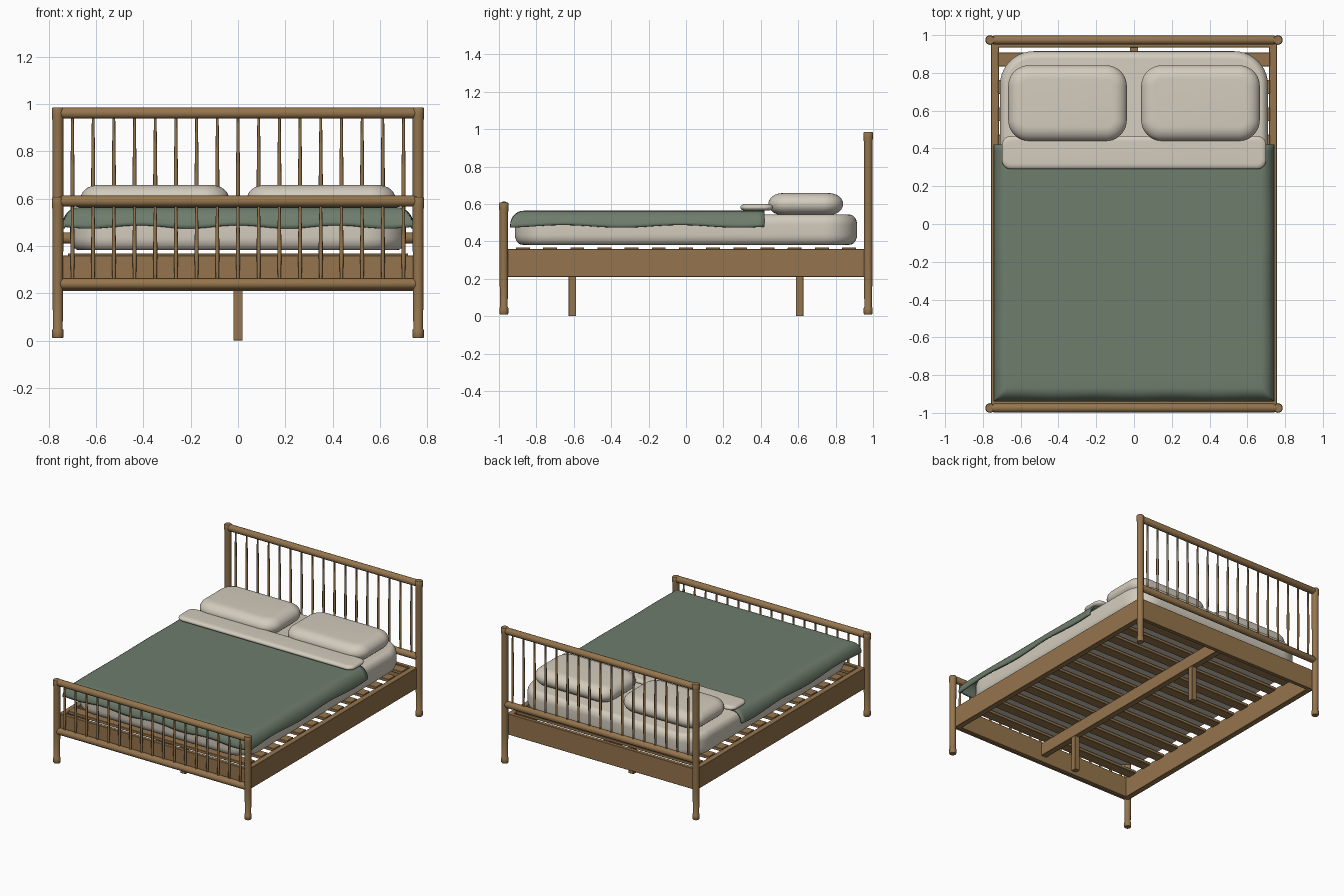
import bpy, bmesh, math
from mathutils import Vector

if "Cube" in bpy.data.objects:
    bpy.data.objects.remove(bpy.data.objects["Cube"])


def material(name, rgb):
    m = bpy.data.materials.new(name)
    m.diffuse_color = (*rgb, 1)
    m.use_nodes = True
    m.node_tree.nodes["Principled BSDF"].inputs["Base Color"].default_value = m.diffuse_color
    return m


WOOD = material("oak_wood", (0.30, 0.178, 0.074))
LINEN = material("cream_linen", (0.65, 0.60, 0.51))
GREEN = material("sage_green", (0.155, 0.205, 0.15))


def finish(name, bm, mat, smooth=True):
    bmesh.ops.recalc_face_normals(bm, faces=bm.faces)
    me = bpy.data.meshes.new(name)
    bm.to_mesh(me)
    bm.free()
    me.materials.append(mat)
    ob = bpy.data.objects.new(name, me)
    bpy.context.collection.objects.link(ob)
    if smooth:
        bpy.ops.object.select_all(action='DESELECT')
        ob.select_set(True)
        bpy.context.view_layer.objects.active = ob
        bpy.ops.object.shade_smooth_by_angle(angle=math.radians(40))
    return ob


def skin(bm, rings):
    """Bridge closed rings of points and cap both ends."""
    vs = [[bm.verts.new(p) for p in r] for r in rings]
    n = len(vs[0])
    for a, b in zip(vs, vs[1:]):
        for i in range(n):
            j = (i + 1) % n
            bm.faces.new((a[i], a[j], b[j], b[i]))
    bm.faces.new(vs[0][::-1])
    bm.faces.new(vs[-1])


def lathe(name, start, axis, profile, sides=20):
    """Turned part: profile is (distance along axis, radius)."""
    bm = bmesh.new()
    rings = []
    for d, r in profile:
        ring = []
        for i in range(sides):
            a = 2 * math.pi * i / sides
            c, s = r * math.cos(a), r * math.sin(a)
            off = (c, s, d) if axis == 'z' else (d, c, s)
            ring.append(Vector(start) + Vector(off))
        rings.append(ring)
    skin(bm, rings)
    return finish(name, bm, WOOD)


def box(name, x0, x1, y0, y1, z0, z1):
    bm = bmesh.new()
    bmesh.ops.create_cube(bm, size=1)
    for v in bm.verts:
        v.co = ((x0 + x1) / 2 + v.co.x * (x1 - x0),
                (y0 + y1) / 2 + v.co.y * (y1 - y0),
                (z0 + z1) / 2 + v.co.z * (z1 - z0))
    bmesh.ops.bevel(bm, geom=bm.edges[:], offset=0.002, segments=1, affect='EDGES')
    return finish(name, bm, WOOD, False)


def soft_box(name, cx, cy, hx, hy, z0, z1, R, rx, rz, mat):
    """Cushion: rounded-rectangle outline with elliptical top and bottom edges."""
    steps = 8
    prof = []
    for k in range(steps + 1):
        a = math.pi / 2 * k / steps
        prof.append((rx * (1 - math.sin(a)), z0 + rz * (1 - math.cos(a))))
    prof += [(d, z0 + z1 - z) for d, z in reversed(prof)]
    rings = []
    for d, z in prof:
        ring = []
        r = R - d
        for q, (sx, sy) in enumerate(((1, 1), (-1, 1), (-1, -1), (1, -1))):
            for k in range(11):
                a = math.pi / 2 * (q + k / 10)
                ring.append((cx + sx * (hx - R) + r * math.cos(a),
                             cy + sy * (hy - R) + r * math.sin(a), z))
        rings.append(ring)
    bm = bmesh.new()
    skin(bm, rings)
    bmesh.ops.remove_doubles(bm, verts=bm.verts, dist=1e-5)
    return finish(name, bm, mat)


# Headboard and footboard: posts, rails, spindles, end boards
PX, PY = 0.762, 0.974
for end, sy, top, upper, lower in (("head", 1, 0.985, 0.962, 0.433),
                                   ("foot", -1, 0.607, 0.59, 0.24)):
    y = sy * PY
    for side, sx in (("left", -1), ("right", 1)):
        lathe(f"{end}_post_{side}", (sx * PX, y, 0), 'z',
              [(0.01, 0.021), (0.014, 0.024), (0.044, 0.024), (0.05, 0.0205),
               (0.22, 0.0225), (top - 0.05, 0.0235), (top - 0.03, 0.0255),
               (top - 0.005, 0.0255), (top, 0.022)])
    for label, z in (("upper", upper), ("lower", lower)):
        lathe(f"{end}_{label}_rail", (-PX + 0.005, y, z), 'x',
              [(0, 0.018), (0.015, 0.0235), (2 * PX - 0.025, 0.0235), (2 * PX - 0.01, 0.018)])
    for i in range(17):
        h = upper - lower
        lathe(f"{end}_spindle_{i + 1}", (-0.70 + 0.0875 * i, y, lower), 'z',
              [(0, 0.006), (h * 0.3, 0.0085), (h * 0.5, 0.0085), (h, 0.0055)], 10)
    ya, yb = sorted((sy * 0.935, sy * 0.962))
    box(f"{end}_end_board", -0.75, 0.75, ya, yb, 0.21, 0.36)

# Side rails
for side, sx in (("left", -1), ("right", 1)):
    xa, xb = sorted((sx * 0.716, sx * 0.757))
    box(f"side_rail_{side}", xa, xb, -0.955, 0.955, 0.21, 0.36)

# Slats, centre beam and centre legs
for i in range(13):
    y = -0.872 + i * 0.1453
    box(f"slat_{i + 1}", -0.72, 0.72, y - 0.037, y + 0.037, 0.347, 0.368)
box("centre_beam", -0.022, 0.022, -0.94, 0.94, 0.255, 0.347)
for name, y in (("front", -0.607), ("back", 0.607)):
    box(f"centre_leg_{name}", -0.02, 0.02, y - 0.02, y + 0.02, 0, 0.27)

# Mattress, pillows and folded sheet
soft_box("mattress", 0, 0, 0.71, 0.915, 0.382, 0.543, 0.18, 0.04, 0.055, LINEN)
for side, sx in (("left", -1), ("right", 1)):
    soft_box(f"pillow_{side}", sx * 0.352, 0.64, 0.314, 0.20, 0.541, 0.658,
             0.11, 0.075, 0.0585, LINEN)
soft_box("folded_sheet", 0, 0.378, 0.70, 0.088, 0.564, 0.60, 0.05, 0.03, 0.018, LINEN)

# Blanket: flat top with flared, wavy drape on both sides and the foot
HALF, FOOT, HEAD, DRAPE = 0.672, -0.868, 0.42, 0.083
K = 8


def drape(edge, sign, flare):
    return [(edge + sign * flare * math.sin(math.pi / 2 * k / K), k / K) for k in range(1, K + 1)]


flat_x = [(-HALF + 2 * HALF * i / 40, 0) for i in range(41)]
xs = drape(-HALF, -1, 0.071)[::-1] + flat_x + drape(HALF, 1, 0.071)
ys = drape(FOOT, -1, 0.072)[::-1] + [(FOOT + (HEAD - FOOT) * i / 40, 0) for i in range(41)]
bm = bmesh.new()
grid = []
for y, ty in ys:
    row = []
    for x, tx in xs:
        t = max(tx, ty)
        wave = 0.007 * (math.cos(15 * x) if ty > tx else math.cos(10 * y + 0.3))
        z = 0.564 - (DRAPE - wave) * (1 - math.cos(math.pi / 2 * t))
        row.append(bm.verts.new((x, y, z)))
    grid.append(row)
for a, b in zip(grid, grid[1:]):
    for i in range(len(a) - 1):
        bm.faces.new((a[i], a[i + 1], b[i + 1], b[i]))
blanket = finish("blanket", bm, GREEN)
if blanket.data.polygons[len(blanket.data.polygons) // 2].normal.z < 0:
    blanket.data.flip_normals()
mod = blanket.modifiers.new("thickness", 'SOLIDIFY')
mod.thickness = 0.012
mod.offset = -1
